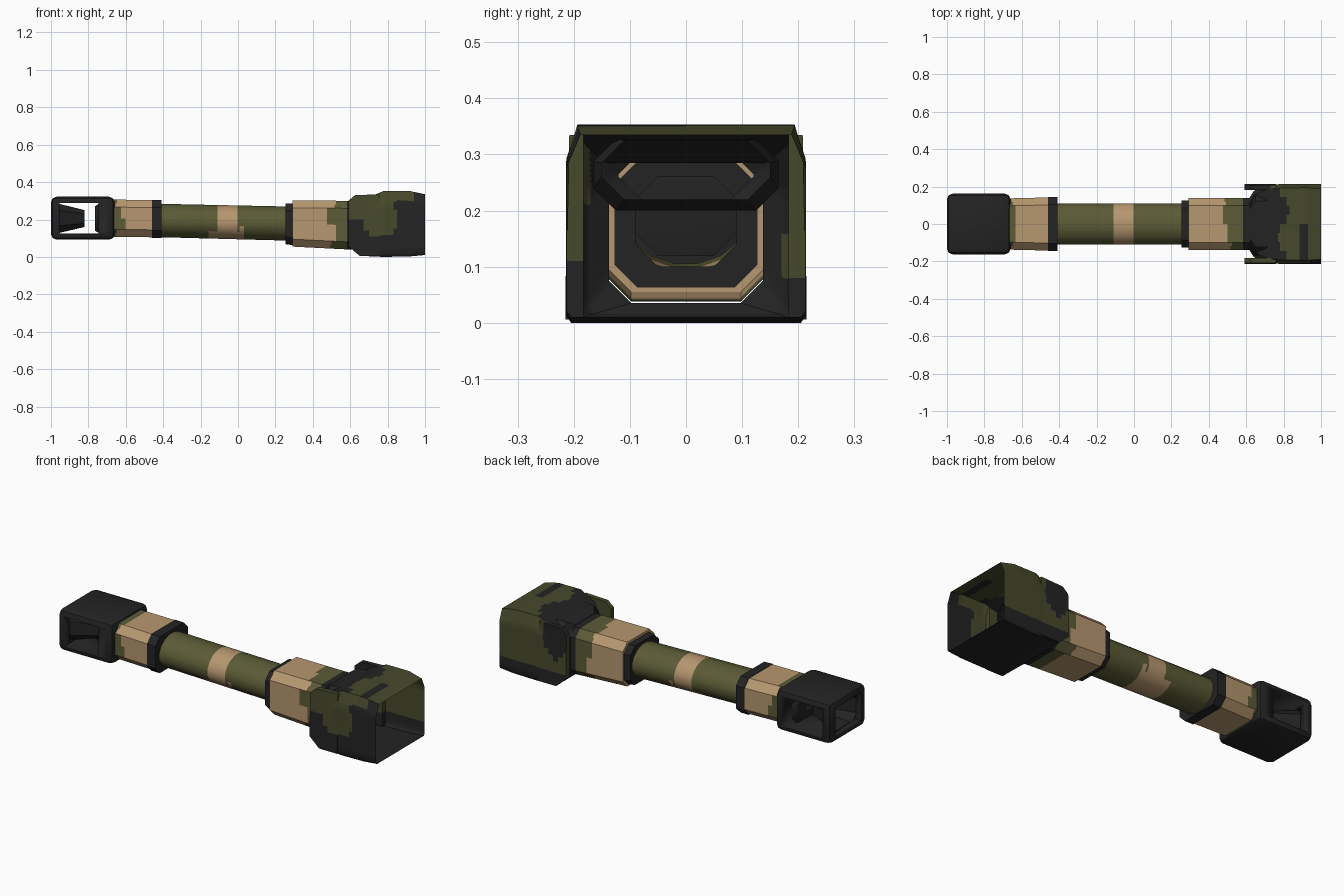
import bpy, bmesh, math
from mathutils import Vector

if "Cube" in bpy.data.objects:
    bpy.data.objects.remove(bpy.data.objects["Cube"])


def material(name, rgb):
    m = bpy.data.materials.new(name)
    m.diffuse_color = (*rgb, 1)
    m.use_nodes = True
    m.node_tree.nodes["Principled BSDF"].inputs["Base Color"].default_value = m.diffuse_color
    return m


BLACK, GREEN, TAN, DARK = range(4)
MATS = [material("charcoal", (0.017, 0.017, 0.018)), material("olive green", (0.105, 0.105, 0.038)),
        material("tan", (0.47, 0.31, 0.16)), material("dark olive", (0.062, 0.066, 0.024))]


def octagon(x, hy, z0, z1, top=(0.04, 0.04), low=(0.04, 0.04)):
    """Chamfered box section in the YZ plane."""
    half = [(hy, z0 + low[1]), (hy, z1 - top[1]), (hy - top[0], z1)]
    right = [(hy - low[0], z0)] + half
    left = [(-y, z) for y, z in reversed(right)]
    return [Vector((x, y, z)) for y, z in right + left]


def oval(x, hy, hz, cz, n=16):
    return [Vector((x, hy * math.cos(a), cz + hz * math.sin(a)))
            for a in (2 * math.pi * (i + 0.5) / n for i in range(n))]


def fill(rings, steps):
    """Insert evenly blended sections between the given ones."""
    out = []
    for a, b in zip(rings, rings[1:]):
        out += [[p.lerp(q, i / steps) for p, q in zip(a, b)] for i in range(steps)]
    return out + [rings[-1]]


def finish(bm, name, rule, angle=35):
    me = bpy.data.meshes.new(name)
    bmesh.ops.recalc_face_normals(bm, faces=bm.faces)
    for f in bm.faces:
        f.material_index = rule(f.calc_center_median())
    bm.to_mesh(me)
    bm.free()
    for m in MATS:
        me.materials.append(m)
    ob = bpy.data.objects.new(name, me)
    bpy.context.collection.objects.link(ob)
    bpy.ops.object.select_all(action='DESELECT')
    ob.select_set(True)
    bpy.context.view_layer.objects.active = ob
    bpy.ops.object.shade_smooth_by_angle(angle=math.radians(angle))
    return ob


def loft(name, rings, rule, steps=1, cuts=0, angle=35):
    bm = bmesh.new()
    rows = [[bm.verts.new(p) for p in r] for r in fill(rings, steps)]
    n = len(rows[0])
    for a, b in zip(rows, rows[1:]):
        for i in range(n):
            j = (i + 1) % n
            bm.faces.new((a[i], a[j], b[j], b[i]))
    if cuts:
        bmesh.ops.subdivide_edges(bm, edges=bm.edges[:], cuts=cuts, use_grid_fill=True)
    return finish(bm, name, rule, angle)


def block(name, x0, x1, y0, y1, z0, z1, rule, bevel=0, cuts=0):
    bm = bmesh.new()
    bmesh.ops.create_cube(bm, size=1)
    for v in bm.verts:
        v.co = Vector(((x0 + x1) / 2 + v.co.x * (x1 - x0), (y0 + y1) / 2 + v.co.y * (y1 - y0),
                       (z0 + z1) / 2 + v.co.z * (z1 - z0)))
    if bevel:
        bmesh.ops.bevel(bm, geom=bm.edges[:], offset=bevel, segments=2, profile=0.5, affect='EDGES')
    if cuts:
        bmesh.ops.subdivide_edges(bm, edges=bm.edges[:], cuts=cuts, use_grid_fill=True)
    return finish(bm, name, rule)


def black(c):
    return BLACK


# Muzzle brake: rounded block with side windows and an open front
brake = block("muzzle_brake", -1, -0.66, -0.162, 0.162, 0.092, 0.322, black, bevel=0.03)
cutters = [block("window_cutter", -0.955, -0.745, -0.3, 0.3, 0.125, 0.287, black),
           block("front_cutter", -1.2, -0.9, -0.115, 0.115, 0.127, 0.285, black)]
bpy.context.view_layer.objects.active = brake
for c in cutters:
    mod = brake.modifiers.new("cut", 'BOOLEAN')
    mod.operation, mod.solver, mod.object = 'DIFFERENCE', 'EXACT', c
    bpy.ops.object.modifier_apply(modifier=mod.name)
    bpy.data.objects.remove(c, do_unlink=True)

# Baffles: funnels that narrow towards the bore
loft("front_baffle", [octagon(-0.97, 0.117, 0.125, 0.287), octagon(-0.82, 0.05, 0.16, 0.25, (0.02, 0.02), (0.02, 0.02))], black)
loft("rear_baffle", [octagon(-0.74, 0.14, 0.125, 0.287), octagon(-0.765, 0.11, 0.14, 0.27),
                     octagon(-0.765, 0.04, 0.17, 0.24, (0.02, 0.02), (0.02, 0.02))], black)

# Neck behind the brake, ending in a dark band
loft("brake_neck", [octagon(-0.67, 0.137, 0.107, 0.307), octagon(-0.46, 0.142, 0.105, 0.303)],
     lambda c: GREEN if c.x < -0.625 + 0.03 * math.sin(c.z * 40) else TAN, steps=14, cuts=1)
loft("neck_band", [octagon(-0.46, 0.12, 0.12, 0.28), octagon(-0.46, 0.144, 0.1, 0.305),
                   octagon(-0.408, 0.144, 0.1, 0.303), octagon(-0.408, 0.09, 0.12, 0.27)], black)


# Barrel with a tan patch in the middle
def barrel_paint(c):
    low = c.z < 0.15
    return TAN if (-0.16 if low else -0.11) < c.x < (0.03 if low else 0.0) else GREEN


loft("barrel", [oval(-0.43, 0.112, 0.091, 0.195), oval(0.28, 0.112, 0.093, 0.178)], barrel_paint, steps=60)

# Collar and sleeve at the root
loft("sleeve_collar", [octagon(0.255, 0.09, 0.1, 0.26), octagon(0.255, 0.125, 0.068, 0.285),
                       octagon(0.292, 0.127, 0.063, 0.287), octagon(0.292, 0.09, 0.1, 0.26)], black)


def sleeve_paint(c):
    if c.x > 0.585:
        return BLACK
    return GREEN if c.x > 0.5 + 0.025 * math.sin(c.z * 35 + c.y * 20) else TAN


loft("sleeve", [octagon(0.292, 0.09, 0.1, 0.26), octagon(0.292, 0.138, 0.055, 0.301),
                octagon(0.625, 0.138, 0.038, 0.3)], sleeve_paint, steps=20, cuts=1)


# Gun shield: open-backed shell with camouflage patches
def shield_paint(c):
    if c.y < -0.17:
        k = c.x - 0.62 + (0.02 * math.sin(c.z * 40))
        if (k < 0.2 and c.z > 0.21) or ((c.x - 0.76) / 0.09) ** 2 + ((c.z - 0.2) / 0.1) ** 2 < 1 \
                or (c.x < 0.94 and c.z > 0.3):
            return DARK
        return BLACK
    if c.y > 0.17:
        if c.z < 0.07 or ((c.x - 0.66) / 0.07) ** 2 + ((c.z - 0.27) / 0.12) ** 2 < 1:
            return BLACK
        return DARK
    if c.z > 0.25 and c.x > 0.8 + 0.03 * math.sin(c.y * 22):
        return BLACK if 0.88 < c.x < 0.93 and c.y < 0.02 else DARK
    return BLACK


low = (0.008, 0.012)
loft("gun_shield", [octagon(0.615, 0.137, 0.035, 0.3),
                    octagon(0.64, 0.175, 0.015, 0.285, (0.03, 0.05), low),
                    octagon(0.69, 0.208, 0.004, 0.315, (0.03, 0.06), low),
                    octagon(0.78, 0.213, 0.0, 0.353, (0.02, 0.06), low),
                    octagon(0.92, 0.214, 0.003, 0.352, (0.02, 0.07), low),
                    octagon(1.0, 0.213, 0.01, 0.335, (0.025, 0.06), low)],
     shield_paint, cuts=7)

# Raised fold across the shield front
loft("front_fold", [octagon(0.62, 0.12, 0.22, 0.305), octagon(0.65, 0.16, 0.2, 0.325),
                    octagon(0.7, 0.165, 0.2, 0.328), octagon(0.74, 0.15, 0.22, 0.325)], black)

# Side cheeks in front of the shield
for side in (-1, 1):
    bm = bmesh.new()
    outline = [(0.59, 0.06), (0.65, 0.006), (0.76, 0.006), (0.76, 0.335), (0.625, 0.33), (0.59, 0.3)]
    f = bm.faces.new([bm.verts.new((x, side * 0.183, z)) for x, z in outline])
    ext = bmesh.ops.extrude_face_region(bm, geom=[f])
    for v in ext["geom"]:
        if isinstance(v, bmesh.types.BMVert):
            v.co.y = side * (0.215 if v.co.z < 0.2 else 0.208)
    for axis, values in (((0, 0, 1), [0.05 + 0.03 * i for i in range(10)]),
                         ((1, 0, 0), [0.61 + 0.03 * i for i in range(5)])):
        for v in values:
            bmesh.ops.bisect_plane(bm, geom=bm.verts[:] + bm.edges[:] + bm.faces[:],
                                   plane_co=Vector(axis) * v, plane_no=axis)
    finish(bm, "right_cheek" if side < 0 else "left_cheek", shield_paint)
